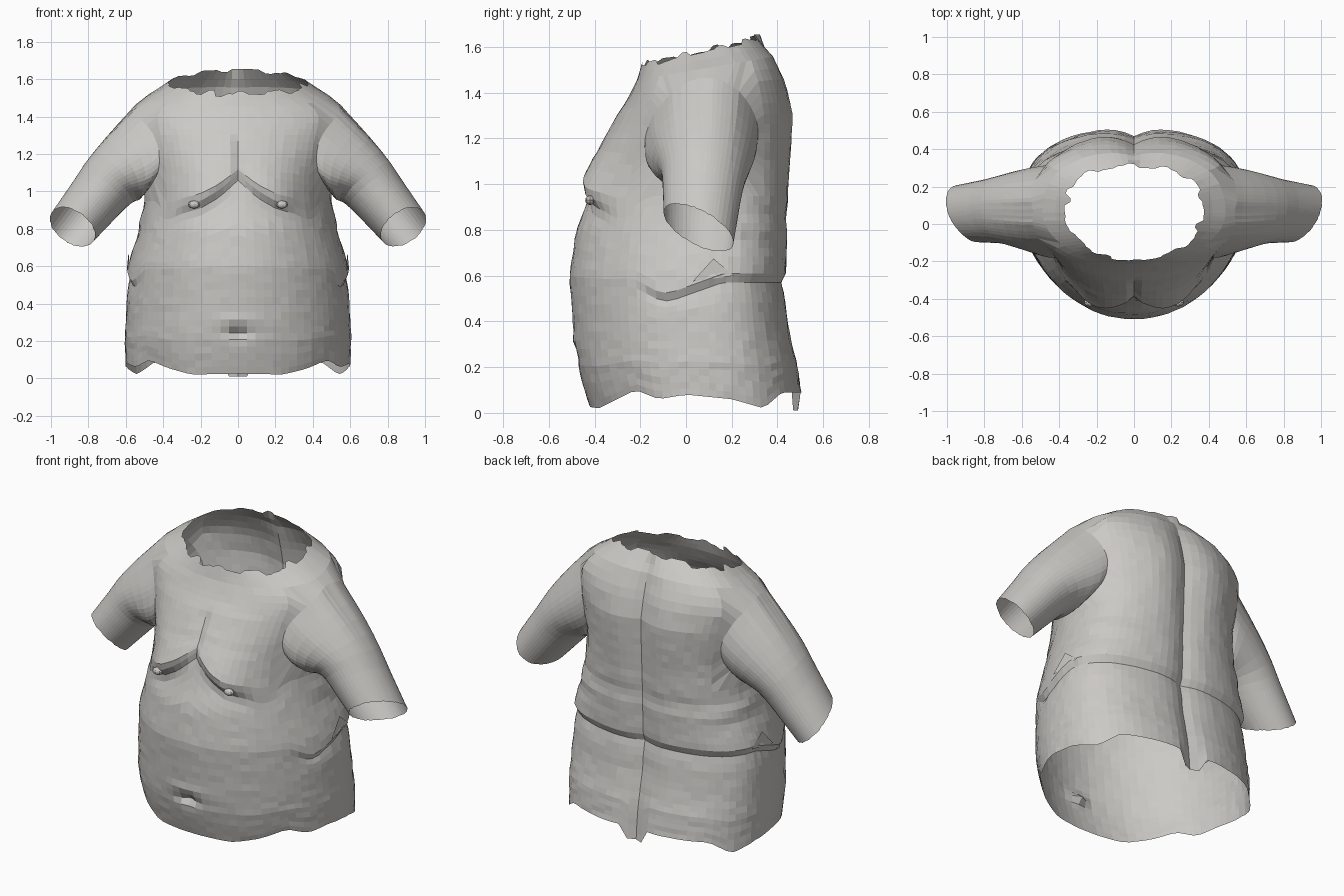
import bpy, bmesh, math, random
from mathutils import Vector

if "Cube" in bpy.data.objects:
    bpy.data.objects.remove(bpy.data.objects["Cube"])
random.seed(4)
COLS, ROWS, TOP = 80, 40, 1.58
CHEST_ROW, WAIST_ROW = TOP * 23 / ROWS, TOP * 15 / ROWS

grey = bpy.data.materials.new("warm grey")
grey.use_nodes = True
grey.diffuse_color = (0.6, 0.585, 0.56, 1)
grey.node_tree.nodes["Principled BSDF"].inputs["Base Color"].default_value = grey.diffuse_color


def interp(pts, v):
    """Piecewise linear lookup."""
    if v <= pts[0][0]:
        return pts[0][1]
    for (a, p), (b, q) in zip(pts, pts[1:]):
        if v <= b:
            return p + (q - p) * (v - a) / (b - a)
    return pts[-1][1]


def smooth(t):
    t = max(0, min(1, t))
    return t * t * (3 - 2 * t)


def bell(v, width):
    return math.exp(-(v / width) ** 2)


# Body profiles by height: half width, front depth, back depth
WIDTH = [(0, .6), (.2, .605), (.4, .595), (.6, .58), (.8, .53), (.95, .5), (1.1, .5),
         (1.25, .53), (1.4, .57), (1.45, .555), (1.5, .49), (1.55, .405), (1.58, .36)]
FRONT = [(0, .42), (.1, .45), (.2, .475), (.4, .495), (.6, .51), (.8, .48), (.9, .44),
         (1, .41), (1.1, .39), (1.2, .355), (1.3, .305), (1.4, .255), (1.5, .215), (1.58, .195)]
BACK = [(0, .51), (.2, .49), (.4, .45), (.58, .43), (.7, .445), (.9, .45), (1.3, .465),
        (1.4, .44), (1.5, .385), (1.58, .31)]
# Under-chest fold height by x, and lower hem height by y
FOLD = [(0, 1.06), (.1, .97), (.2, .91), (.3, .88), (.45, .8)]
HEM = [(-.45, .03), (-.38, .02), (-.22, .1), (-.12, .06), (0, .08), (.2, .06),
       (.34, .02), (.42, .09)]


def outline(c, s, z):
    power = 2 if s < 0 else 2.5
    r = (abs(c) ** power + abs(s) ** power) ** (-1 / power)
    centre = interp([(.9, .1), (1.3, .06)], z)
    depth = interp(FRONT, z) + centre if s < 0 else interp(BACK, z) - centre
    return interp(WIDTH, z) * c * r, centre + depth * s * r


def body_point(col, z):
    a = 2 * math.pi * col / COLS
    c, s = math.cos(a), math.sin(a)
    # Bend the rows so that they follow the chest and waist folds
    x, y = outline(c, s, z)
    chest = smooth((-s - .45) / .3)
    waist = smooth((y + .25) / .2)
    rise = (interp(FOLD, abs(x)) - CHEST_ROW) * bell(z - CHEST_ROW, .2) * chest
    rise += (min(.61, .55 + .37 * y) - WAIST_ROW) * bell(z - WAIST_ROW, .15) * waist
    d_chest, d_waist = z - CHEST_ROW, z - WAIST_ROW + .003
    z += rise
    x, y = outline(c, s, z)
    if s < 0:
        # Chest lobes, breastbone line and navel
        if d_chest > -.05:
            lobe = chest * bell(abs(x) - .2, .17)
            y -= .085 * lobe * bell(d_chest, .2) * smooth(d_chest / .11 + .25)
        y += .018 * bell(x, .02) * smooth((z - 1.03) / .05) * smooth((1.35 - z) / .1)
        y += .045 * bell(x, .05) * bell(z - .24, .035)
        y -= .012 * bell(x, .15) * bell(z - .3, .03)
    else:
        # Spine groove with shoulder blades beside it
        y -= (.025 * bell(x, .09) + .015 * bell(x, .03)) * smooth((1.6 - z) / .2)
        y += .012 * bell(abs(x) - .2, .12) * bell(z - 1.25, .2)
    # Waist roll around the sides and back
    roll = 0
    if 0 <= d_waist < .16:
        roll = .018 * (1 - d_waist / .16)
    elif -.1 < d_waist < 0:
        roll = -.03 * (1 + d_waist / .1)
    # Softer folds under the arms
    roll += .01 * math.sin(z * 38 + y * 8) * bell(z - .82, .12) * smooth(y / .2 + .5)
    k = 1 + roll * waist + random.uniform(-.004, .004)
    x, y = x * k, y * k
    # Uneven hem with a small hanging tail, and tilted neckline
    if z < .3:
        hem = interp(HEM, y)
        if y > .3 and abs(x) < .06:
            hem = .01
        z += hem * (1 - z / .3)
    if z > 1.3:
        z += (z - 1.3) / .28 * .24 * (y - .05)
    return Vector((x, y, z))


bm = bmesh.new()
levels = [TOP * r / ROWS for r in range(ROWS + 1)]
grid = [[bm.verts.new(body_point(c, z)) for c in range(COLS)] for z in levels]

# Ragged neck edge with a raised tab at the nape
for c in range(0, COLS, 2):
    notch = random.uniform(-.028, .022)
    for v, below in zip(grid[-1][c:c + 2], grid[-2][c:c + 2]):
        v.co += (v.co - below.co).normalized() * notch
for v in grid[-1][COLS // 4 - 1:COLS // 4 + 2]:
    v.co.z = 1.655

# Body skin, leaving an opening for each arm
LOW, HIGH, HALF = 25, 37, 8


def in_opening(r, c):
    return LOW <= r < HIGH and (c + HALF) % (COLS // 2) < 2 * HALF


for r in range(ROWS):
    for c in range(COLS):
        if not in_opening(r, c):
            n = (c + 1) % COLS
            bm.faces.new((grid[r][c], grid[r][n], grid[r + 1][n], grid[r + 1][c]))


# Arm grown from the rounded edge of the opening, ending in an open cut
def grow_arm(side):
    mid = 0 if side > 0 else COLS // 2
    span = range(-HALF, HALF)
    edge = [(LOW, c) for c in span]
    edge += [(r, HALF) for r in range(LOW, HIGH)]
    edge += [(HIGH, -c) for c in span]
    edge += [(r, -HALF) for r in range(HIGH, LOW, -1)]
    loop = []
    half_rows, mid_row = (HIGH - LOW) / 2, (HIGH + LOW) / 2
    for r, c in edge:
        v = grid[r][(mid + c) % COLS]
        u, w = c / HALF, (r - mid_row) / half_rows
        col = mid + HALF * u * math.sqrt(1 - w * w / 2)
        row = mid_row + half_rows * w * math.sqrt(1 - u * u / 2)
        v.co = body_point(col, TOP * row / ROWS)
        loop.append(v)
    base = [v.co.copy() for v in loop]
    middle = sum(base, Vector()) / len(base)
    start, end = Vector((side * .535, .09, 1.24)), Vector((side * .885, .055, .81))
    along = (end - start).normalized()
    outward = Vector((side * .8, 0, .6))
    steps = 11
    for i in range(1, steps + 1):
        t = i / steps
        centre = start.lerp(end, t)
        r_out = interp([(0, .195), (.3, .175), (.6, .153), (1, .135)], t)
        r_y = interp([(0, .215), (.3, .195), (.6, .175), (1, .158)], t)
        ring = []
        for p in base:
            q = p - middle
            a = math.atan2(q.y / .24, q.z / .23)
            tube = centre + outward * math.cos(a) * r_out + Vector((0, math.sin(a) * r_y, 0))
            tube += along * (math.sin(a) * .085 * t + random.uniform(-.003, .003))
            grown = p + (centre - start) * .9
            ring.append(bm.verts.new(grown.lerp(tube, smooth(t * 1.9))))
        for j in range(len(ring)):
            n = (j + 1) % len(ring)
            bm.faces.new((loop[j], loop[n], ring[n], ring[j]))
        loop = ring


grow_arm(1)
grow_arm(-1)
bmesh.ops.delete(bm, geom=[v for v in bm.verts if not v.link_faces], context="VERTS")
bmesh.ops.recalc_face_normals(bm, faces=bm.faces)


def add_object(name, mesh_bm):
    mesh = bpy.data.meshes.new(name)
    mesh_bm.to_mesh(mesh)
    mesh_bm.free()
    mesh.materials.append(grey)
    obj = bpy.data.objects.new(name, mesh)
    bpy.context.collection.objects.link(obj)
    return obj


add_object("torso_shell", bm)

for side, label in ((1, "left"), (-1, "right")):
    # Nipple
    nb = bmesh.new()
    bmesh.ops.create_uvsphere(nb, u_segments=8, v_segments=6, radius=.03)
    nipple = add_object(label + "_nipple", nb)
    nipple.scale = (1.1, .7, .7)
    nipple.location = (side * .235, -.42, .93)
    # Loose skin fold at the flank
    fb = bmesh.new()
    corners = [(.595, .03, .575), (.585, .12, .675), (.58, .21, .6)]
    fb.faces.new([fb.verts.new((side * x, y, z)) for x, y, z in corners])
    add_object(label + "_flank_fold", fb)
